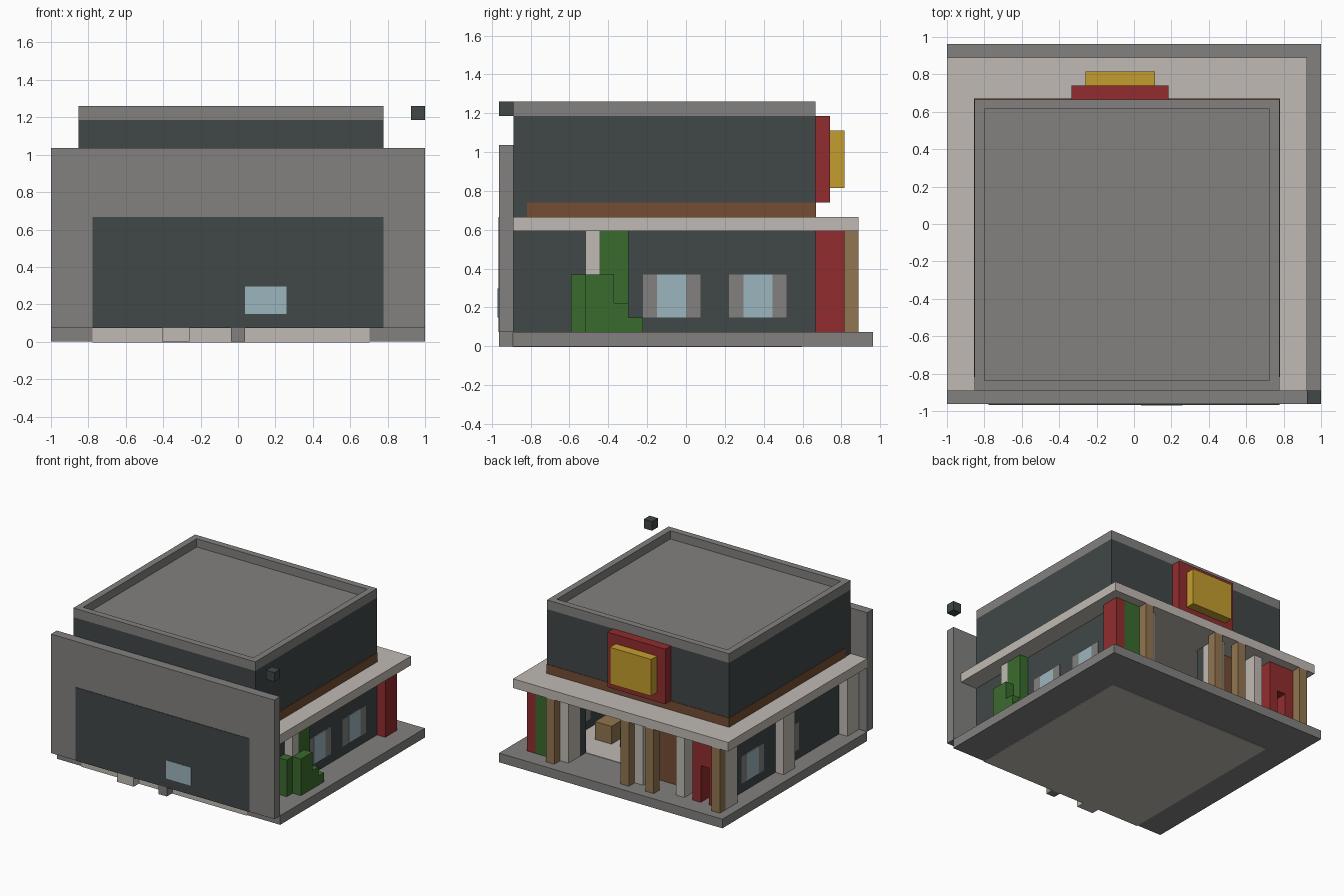
import bpy, bmesh
from mathutils import Vector

old = bpy.data.objects.get("Cube")
if old:
    bpy.data.objects.remove(old, do_unlink=True)

U = 2 / 27                      # one grid cell
ORIGIN = Vector((-13.5, -13, 0))
THIN = 0.05                     # plate overhang, in cells


def material(name, rgb):
    def linear(c):
        c /= 255
        return ((c + 0.055) / 1.055) ** 2.4 if c > 0.04 else c / 12.92
    color = [linear(c) for c in rgb] + [1]
    m = bpy.data.materials.new(name)
    m.use_nodes = True
    m.diffuse_color = color
    shader = next(n for n in m.node_tree.nodes if n.type == 'BSDF_PRINCIPLED')
    shader.inputs["Base Color"].default_value = color
    return m


concrete = material("concrete grey", (130, 129, 127))
charcoal = material("charcoal wall", (65, 71, 71))
stone = material("pale stone", (192, 186, 179))
red = material("red", (146, 44, 46))
green = material("leaf green", (58, 107, 45))
yellow = material("yellow", (196, 158, 46))
brown = material("brown", (117, 77, 51))
tan = material("tan wood", (146, 117, 80))
glass = material("window blue", (156, 181, 189))


def box(name, mat, x, y, z, grow=(0, 0, 0), recess=0):
    """Block spanning three cell ranges; recess sinks an inset top panel."""
    bm = bmesh.new()
    bmesh.ops.create_cube(bm, size=1)
    for v in bm.verts:
        for i, span in enumerate((x, y, z)):
            side = 1 if v.co[i] > 0 else -1
            v.co[i] = span[side > 0] + side * grow[i]
        v.co = (v.co + ORIGIN) * U
    if recess:
        bm.normal_update()
        top = max(bm.faces, key=lambda f: f.normal.z)
        bmesh.ops.inset_region(bm, faces=[top], thickness=U)
        rim = bmesh.ops.extrude_face_region(bm, geom=[top])["geom"]
        bmesh.ops.delete(bm, geom=[top], context='FACES_ONLY')
        moved = [g for g in rim if isinstance(g, bmesh.types.BMVert)]
        bmesh.ops.translate(bm, verts=moved, vec=(0, 0, -recess * U))
    mesh = bpy.data.meshes.new(name)
    bm.to_mesh(mesh)
    bm.free()
    mesh.materials.append(mat)
    obj = bpy.data.objects.new(name, mesh)
    bpy.context.collection.objects.link(obj)
    return obj


STOREY = (1, 8)

# Base slab, indoor floor and the stubs under the front wall
box("base_slab", concrete, (0, 27), (1, 26), (0, 1))
box("indoor_floor", stone, (3, 23), (1, 21), (0, 1), grow=(0, THIN, THIN))
box("front_step", stone, (8, 10), (0, 1), (0, 1))
box("front_stub", concrete, (13, 14), (0, 1), (0, 1))

# Tall front wall with its dark panel and small window
box("front_wall", concrete, (0, 27), (0, 1), (1, 14))
box("front_panel", charcoal, (3, 24), (0, 1), (1, 9), grow=(0, THIN, 0))
box("front_window", glass, (14, 17), (0, 1), (2, 4), grow=(0, 2 * THIN, 0))
box("corner_block", charcoal, (26, 27), (0, 1), (16, 17))

# Ground storey side walls with framed windows
for side, x in (("left", (23, 24)), ("right", (2, 3))):
    box(side + "_wall", charcoal, x, (1, 22), STOREY)
    for start in (10, 16):
        box(side + "_window_frame", concrete, x, (start, start + 4), (2, 5),
            grow=(THIN, 0, 0))
        box(side + "_window", glass, x, (start + 1, start + 3), (2, 5),
            grow=(2 * THIN, 0, 0))

# Back wall around the wide opening, with the door
for x in ((3, 12), (20, 23)):
    box("back_wall", charcoal, x, (21, 22), STOREY)
box("back_door", brown, (7, 11), (21, 22), STOREY, grow=(0, THIN, 0))

# Pale columns and wooden posts along the back
for start in (6, 11, 20):
    box("back_column", stone, (start, start + 1), (22, 24), STOREY)
for start in (1, 9, 12, 21):
    box("back_post", tan, (start, start + 1), (24, 25), STOREY)

# Pale columns along the right side
for start in (1, 12, 22):
    box("side_column", stone, (1, 2), (start, start + 2), STOREY)

# Red entrance portal
for start in (2, 4):
    box("portal_leg", red, (start, start + 1), (22, 24), (1, 5))
box("portal_lintel", red, (2, 5), (22, 24), (5, 8))

# Red and green pillars on the back corner
box("corner_pillar", red, (24, 25), (22, 24), STOREY)
box("green_pillar", green, (22, 24), (22, 24), STOREY)

# Shrubs and column by the left wall
box("shrub_column", stone, (24, 25), (6, 7), STOREY)
box("shrub_tall", green, (24, 25), (7, 9), STOREY)
box("shrub_front", green, (24, 25), (5, 6), (1, 5))
box("shrub_middle", green, (25, 26), (6, 8), (1, 5))
box("shrub_low", green, (25, 26), (8, 9), (1, 3))
box("shrub_small", green, (24, 26), (9, 10), (1, 2))

# Indoor tables and benches
for x in (16, 19):
    box("table", tan, (x, x + 2), (16, 18), (1, 3))
    box("bench", brown, (x, x + 2), (14, 15), (1, 2))

# Ledge, upper storey and roof with a raised rim
box("ledge", stone, (0, 26), (1, 25), (8, 9))
box("upper_storey", charcoal, (2, 24), (1, 22), (9, 16))
box("brown_band", brown, (2, 24), (2, 22), (9, 10), grow=(THIN, THIN, 0))
box("roof", concrete, (2, 24), (1, 22), (16, 17), recess=0.9)

# Plain sign board with a raised block
box("sign_board", red, (9, 16), (22, 23), (10, 16))
box("sign_block", yellow, (10, 15), (23, 24), (11, 15))
